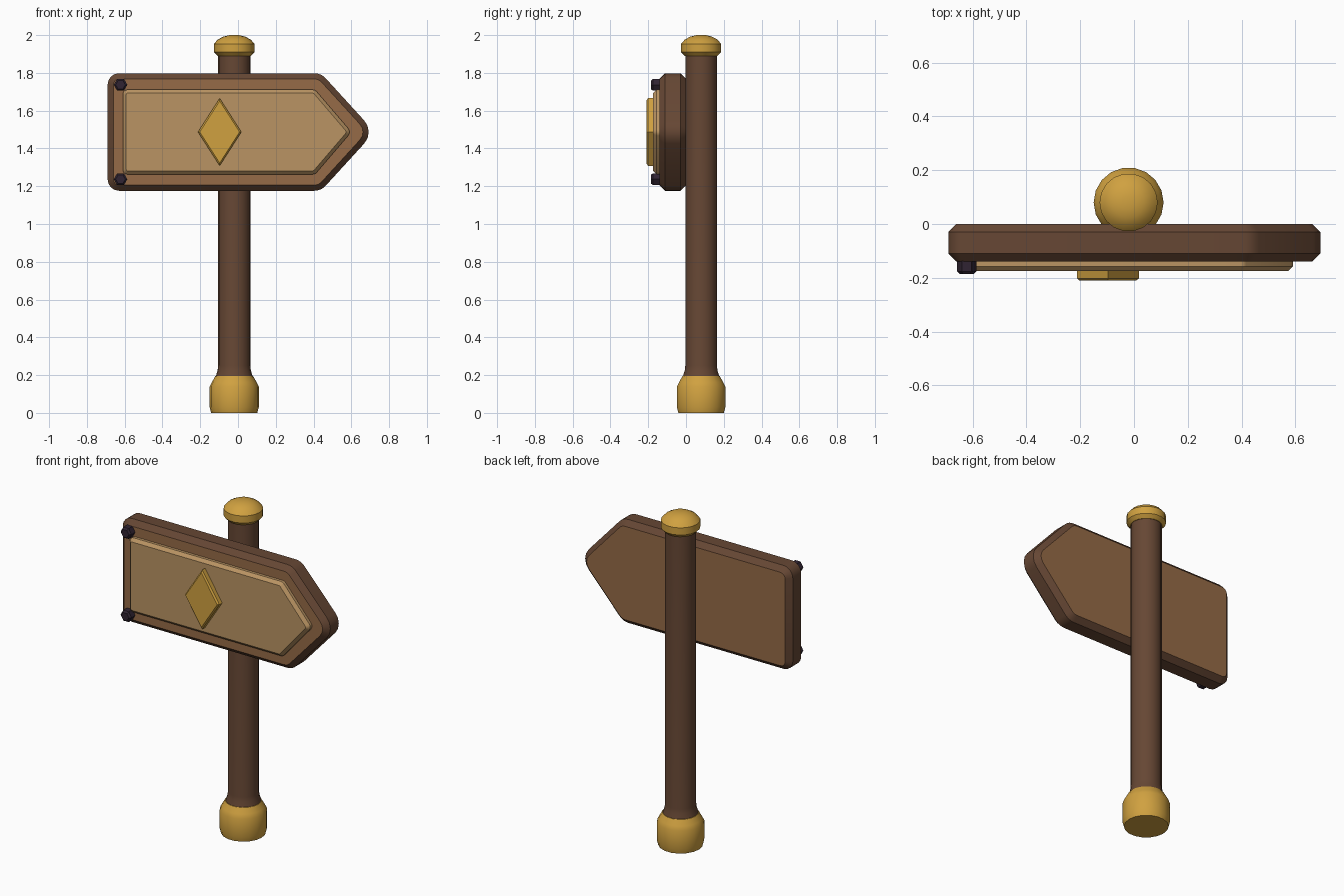
import bpy, bmesh, math
from mathutils import Vector

if "Cube" in bpy.data.objects:
    bpy.data.objects.remove(bpy.data.objects["Cube"])


def material(name, rgb):
    m = bpy.data.materials.new(name)
    lin = [(c / 255 / 12.92) if c < 11 else ((c / 255 + 0.055) / 1.055) ** 2.4 for c in rgb]
    m.diffuse_color = (*lin, 1)
    m.use_nodes = True
    m.node_tree.nodes["Principled BSDF"].inputs["Base Color"].default_value = m.diffuse_color
    return m


GOLD = material("gold", (208, 161, 64))
DARK = material("dark_brown_wood", (102, 71, 52))
BROWN = material("mid_brown_wood", (150, 107, 71))
TAN = material("tan_wood", (186, 148, 99))
IRON = material("dark_iron", (48, 36, 50))


def finish(name, bm, mats, rule=None, angle=30):
    bmesh.ops.remove_doubles(bm, verts=bm.verts, dist=1e-6)
    bmesh.ops.recalc_face_normals(bm, faces=bm.faces)
    if rule:
        for f in bm.faces:
            f.material_index = rule(f)
    me = bpy.data.meshes.new(name)
    bm.to_mesh(me)
    bm.free()
    ob = bpy.data.objects.new(name, me)
    bpy.context.collection.objects.link(ob)
    for m in mats:
        me.materials.append(m)
    bpy.ops.object.select_all(action='DESELECT')
    bpy.context.view_layer.objects.active = ob
    ob.select_set(True)
    bpy.ops.object.shade_smooth_by_angle(angle=math.radians(angle))
    return ob


def loft(bm, loops):
    """Skin closed point loops and cap both ends."""
    rings = [[bm.verts.new(p) for p in lp] for lp in loops]
    for a, b in zip(rings, rings[1:]):
        for i in range(len(a)):
            j = (i + 1) % len(a)
            bm.faces.new((a[i], a[j], b[j], b[i]))
    bm.faces.new(rings[0])
    bm.faces.new(rings[-1])


def turned(name, profile, mat, angle=30, cx=-0.02, cy=0.08, sides=18):
    """Round part from (radius, height) pairs around the post axis."""
    bm = bmesh.new()
    loft(bm, [[(cx + r * math.cos(2 * math.pi * i / sides),
                cy + r * math.sin(2 * math.pi * i / sides), z) for i in range(sides)]
              for r, z in profile])
    return finish(name, bm, [mat], angle=angle)


def rounded(corners, seg=4):
    """Counter-clockwise outline from (x, z, radius) corners."""
    out, n = [], len(corners)
    for i, (x, z, r) in enumerate(corners):
        p = Vector((x, z))
        if r == 0:
            out.append(p)
            continue
        u = (Vector(corners[i - 1][:2]) - p).normalized()
        v = (Vector(corners[(i + 1) % n][:2]) - p).normalized()
        h = math.acos(u.dot(v)) / 2
        c = p + (u + v).normalized() * (r / math.sin(h))
        s, e = p + u * (r / math.tan(h)) - c, p + v * (r / math.tan(h)) - c
        a0 = math.atan2(s.y, s.x)
        d = (math.atan2(e.y, e.x) - a0 + math.pi) % (2 * math.pi) - math.pi
        for k in range(seg + 1):
            a = a0 + d * k / seg
            out.append(c + Vector((math.cos(a), math.sin(a))) * r)
    return out


def inset(pts, d):
    res = []
    for i, p in enumerate(pts):
        a = (p - pts[i - 1]).normalized()
        b = (pts[(i + 1) % len(pts)] - p).normalized()
        n1, n2 = Vector((-a.y, a.x)), Vector((-b.y, b.x))
        res.append(p + (n1 + n2) * (d / (1 + n1.dot(n2))))
    return res


def plate(name, pts, layers, mats, rule=None):
    """Plate facing -y, from (inset, y) layers."""
    bm = bmesh.new()
    loft(bm, [[(q.x, y, q.y) for q in inset(pts, d)] for d, y in layers])
    return finish(name, bm, mats, rule)


def arrow(left, shoulder, tip, half, r_left, r_shoulder, r_tip, zc=1.487):
    return rounded([(left, zc - half, r_left), (shoulder, zc - half, r_shoulder),
                    (tip, zc, r_tip), (shoulder, zc + half, r_shoulder),
                    (left, zc + half, r_left)])


# Post with its gold foot and cap
turned("post", [(0.1, 0.185), (0.088, 0.225), (0.085, 0.25), (0.085, 1.91)], DARK)
turned("post_foot", [(0.122, 0), (0.13, 0.03), (0.13, 0.14), (0.118, 0.163), (0.1, 0.195)],
       GOLD, 40)
turned("post_cap", [(0.088, 1.89), (0.108, 1.91), (0.108, 1.953), (0.088, 1.976),
                    (0.058, 1.992), (0.025, 2.0)], GOLD, 35)

# Arrow board: dark edges, lighter front and back faces
plate("arrow_board", arrow(-0.69, 0.44, 0.724, 0.311, 0.06, 0.08, 0.09),
      [(0.03, 0), (0, -0.03), (0, -0.11), (0.03, -0.14)], [DARK, BROWN],
      lambda f: 1 if abs(f.normal.y) > 0.95 else 0)

# Raised panel
plate("raised_panel", arrow(-0.61, 0.408, 0.6, 0.224, 0.025, 0.03, 0.03),
      [(0, -0.135), (0, -0.157), (0.018, -0.175)], [TAN])

# Gold diamond
diamond = [Vector(p) for p in ((-0.212, 1.487), (-0.097, 1.308), (0.018, 1.487), (-0.097, 1.666))]
plate("diamond", diamond, [(0, -0.17), (0, -0.202), (0.008, -0.21)], [GOLD])

# Hexagonal bolts at the two left corners
for label, z in (("upper", 1.737), ("lower", 1.237)):
    hexagon = [Vector((-0.622 + 0.036 * math.cos(k * math.pi / 3),
                       z + 0.036 * math.sin(k * math.pi / 3))) for k in range(6)]
    plate(label + "_bolt", hexagon, [(0, -0.135), (0, -0.176), (0.009, -0.186)], [IRON])
